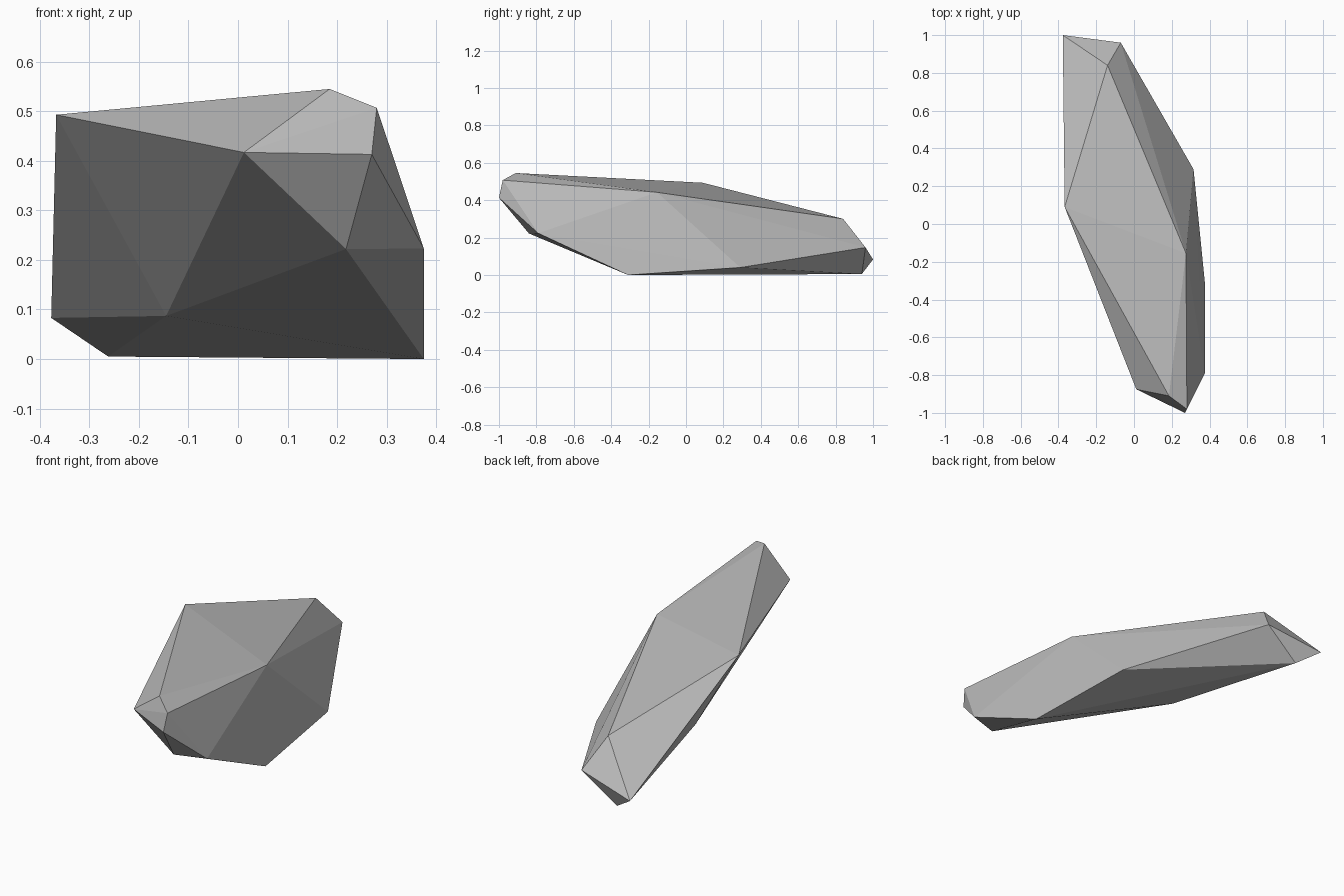
import bpy
import bmesh

cube = bpy.data.objects.get("Cube")
if cube:
    bpy.data.objects.remove(cube, do_unlink=True)

# Plain stone colour
stone = bpy.data.materials.new("stone_grey")
stone.use_nodes = True
grey = (0.5, 0.5, 0.5, 1.0)
stone.diffuse_color = grey
stone.node_tree.nodes["Principled BSDF"].inputs["Base Color"].default_value = grey

# Corners of the faceted rock, from the front tip to the back tip
front_tip = [(0.27, -1.0, 0.413), (0.28, -0.98, 0.507), (0.185, -0.91, 0.545),
             (0.012, -0.875, 0.417), (0.218, -0.84, 0.222), (0.375, -0.79, 0.223)]
middle = [(0.375, -0.31, 0.0), (0.275, -0.155, 0.442), (-0.367, 0.09, 0.493),
          (-0.145, 0.13, 0.087), (0.315, 0.29, 0.04)]
back_tip = [(-0.14, 0.84, 0.3), (-0.262, 0.94, 0.005),
            (-0.07, 0.96, 0.147), (-0.377, 1.0, 0.083)]

# Wrap the corners in a flat-sided convex shell
bm = bmesh.new()
for corner in front_tip + middle + back_tip:
    bm.verts.new(corner)
bmesh.ops.convex_hull(bm, input=bm.verts[:])
bmesh.ops.recalc_face_normals(bm, faces=bm.faces[:])
mesh = bpy.data.meshes.new("rock")
bm.to_mesh(mesh)
bm.free()
mesh.materials.append(stone)
rock = bpy.data.objects.new("rock", mesh)
bpy.context.collection.objects.link(rock)
